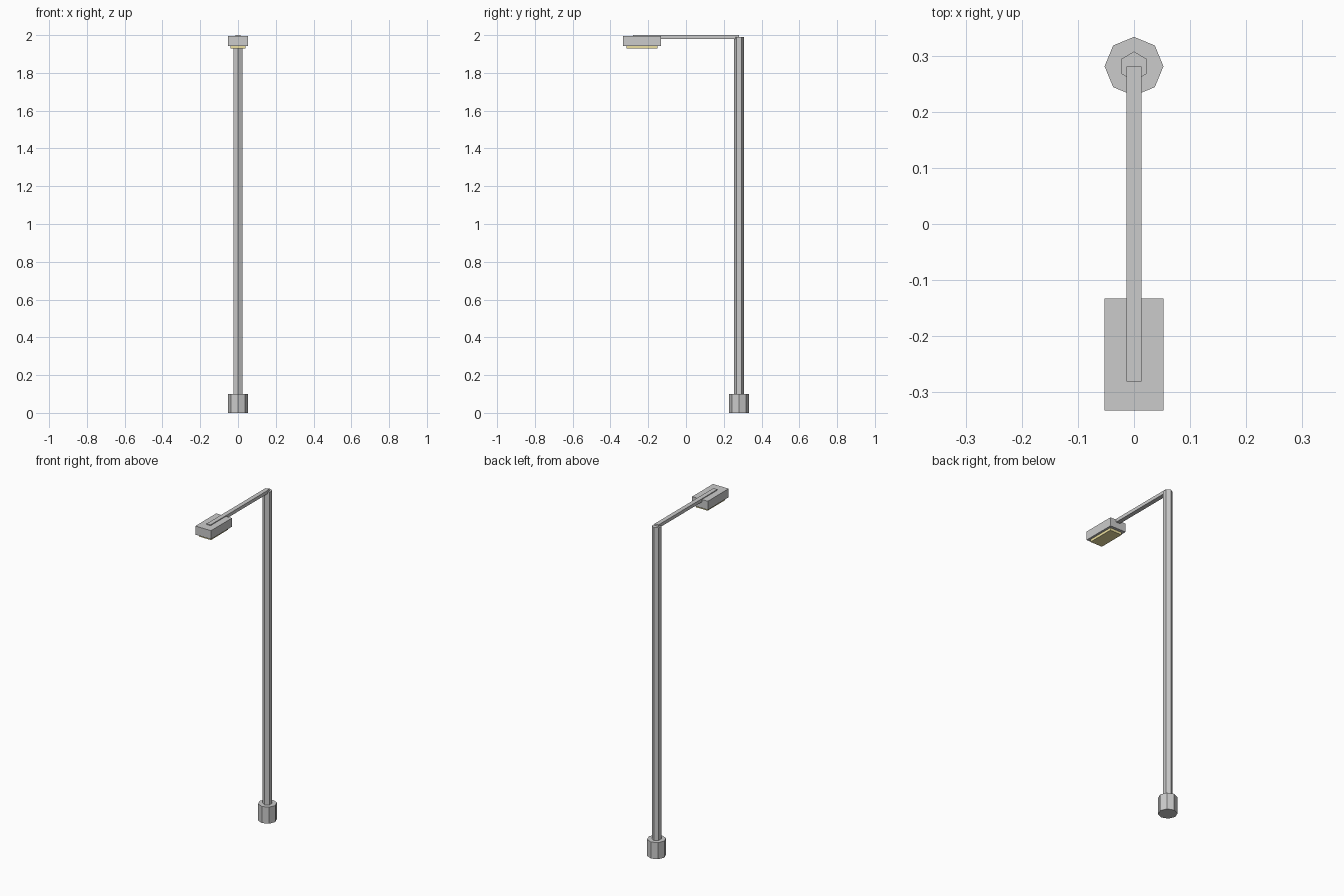
import bpy

if "Cube" in bpy.data.objects:
    bpy.data.objects.remove(bpy.data.objects["Cube"])


def box(name, lo, hi):
    """Axis-aligned box between two corners."""
    size = [b - a for a, b in zip(lo, hi)]
    centre = [(a + b) / 2 for a, b in zip(lo, hi)]
    bpy.ops.mesh.primitive_cube_add(size=1, location=centre)
    ob = bpy.context.object
    ob.name = name
    ob.scale = size
    bpy.ops.object.transform_apply(location=False, rotation=False, scale=True)
    return ob


def post(name, sides, radius, z0, z1, y):
    """Upright prism with flat faces."""
    bpy.ops.mesh.primitive_cylinder_add(vertices=sides, radius=radius, depth=z1 - z0,
                                        location=(0, y, (z0 + z1) / 2))
    ob = bpy.context.object
    ob.name = name
    return ob


POLE_Y = 0.281

# Footing and pole
post("base", 8, 0.0525, 0.0, 0.10, POLE_Y)
post("pole", 6, 0.0263, 0.0, 1.99, POLE_Y)

# Horizontal arm from the pole to the lamp
box("arm", (-0.0132, -POLE_Y, 1.98), (0.0132, POLE_Y, 2.0))

# Lamp housing and light panel beneath it
box("lamp_housing", (-0.0525, -0.3325, 1.943), (0.0525, -0.133, 1.995))
panel = box("light_panel", (-0.0395, -0.315, 1.928), (0.0395, -0.15, 1.946))

glow = bpy.data.materials.new("warm_light")
glow.diffuse_color = (0.85, 0.75, 0.35, 1)
glow.use_nodes = True
glow.node_tree.nodes["Principled BSDF"].inputs["Base Color"].default_value = glow.diffuse_color
panel.data.materials.append(glow)
